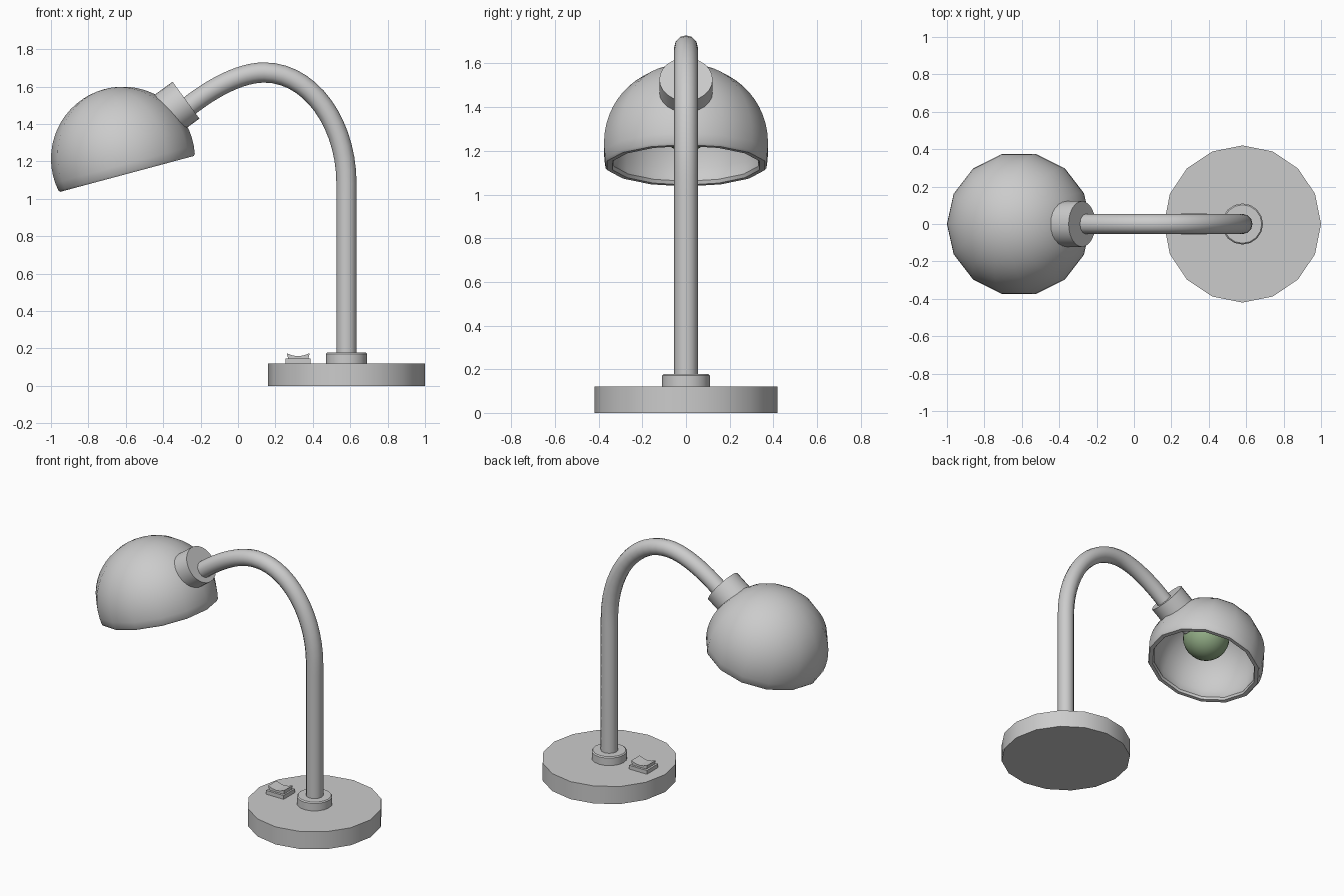
import bpy, bmesh, math
from mathutils import Vector, Matrix

if "Cube" in bpy.data.objects:
    bpy.data.objects.remove(bpy.data.objects["Cube"])


def finish(bm, name, angle=40):
    bmesh.ops.recalc_face_normals(bm, faces=bm.faces)
    me = bpy.data.meshes.new(name)
    bm.to_mesh(me)
    bm.free()
    ob = bpy.data.objects.new(name, me)
    bpy.context.collection.objects.link(ob)
    bpy.ops.object.select_all(action='DESELECT')
    ob.select_set(True)
    bpy.context.view_layer.objects.active = ob
    if angle:
        bpy.ops.object.shade_smooth_by_angle(angle=math.radians(angle))
    return ob


def lathe(name, profile, sides, loc, axis=(0, 0, 1), angle=40):
    """Revolve an (r, z) profile around the given axis."""
    bm = bmesh.new()
    rings = []
    for r, z in profile:
        if r < 1e-6:
            rings.append([bm.verts.new((0, 0, z))] * sides)
        else:
            rings.append([bm.verts.new((r * math.cos(2 * math.pi * i / sides),
                                        r * math.sin(2 * math.pi * i / sides), z))
                          for i in range(sides)])
    for a, b in zip(rings, rings[1:]):
        for i in range(sides):
            j = (i + 1) % sides
            quad = list(dict.fromkeys((a[i], a[j], b[j], b[i])))
            if len(quad) > 2:
                bm.faces.new(quad)
    a = Vector(axis).normalized()
    tilt = Matrix.Rotation(math.atan2(a.x, a.z), 4, 'Y')
    bm.transform(Matrix.Translation(loc) @ tilt)
    return finish(bm, name, angle)


def cyl(r, z0, z1, bevel=0.0):
    return [(0, z0), (r, z0), (r, z1 - bevel), (r - bevel, z1), (0, z1)] if bevel \
        else [(0, z0), (r, z0), (r, z1), (0, z1)]


def arc(r, a0, a1, n):
    pts = [math.radians(a0 + (a1 - a0) * i / n) for i in range(n + 1)]
    return [(max(0, r * math.cos(t)), r * math.sin(t)) for t in pts]


# base disc and pole collar
lathe("base", cyl(0.42, 0, 0.12), 16, (0.58, 0, 0))
lathe("pole_collar", cyl(0.11, 0.115, 0.178, 0.007), 16, (0.58, 0, 0))

# bent pole
cu = bpy.data.curves.new("pole", 'CURVE')
cu.dimensions = '3D'
cu.bevel_depth = 0.054
cu.bevel_resolution = 4
cu.resolution_u = 14
cu.use_fill_caps = True
sp = cu.splines.new('BEZIER')
path = [((0.58, 0.12), (0.58, 0.05), (0.58, 0.4)),
        ((0.58, 1.08), (0.58, 0.8), (0.58, 1.40)),
        ((0.14, 1.675), (0.39, 1.675), (-0.01, 1.675)),
        ((-0.32, 1.447), (-0.19, 1.56), (-0.4, 1.40))]
sp.bezier_points.add(len(path) - 1)
for p, (co, hl, hr) in zip(sp.bezier_points, path):
    p.handle_left_type = p.handle_right_type = 'FREE'
    p.co, p.handle_left, p.handle_right = [(q[0], 0, q[1]) for q in (co, hl, hr)]
pole = bpy.data.objects.new("pole", cu)
bpy.context.collection.objects.link(pole)
bpy.ops.object.select_all(action='DESELECT')
pole.select_set(True)
bpy.context.view_layer.objects.active = pole
bpy.ops.object.convert(target='MESH')
bpy.ops.object.shade_smooth_by_angle(angle=math.radians(45))

# lamp shade: hollow dome with a lip, tilted 15 degrees
up = (-math.sin(math.radians(15)), 0, math.cos(math.radians(15)))
dome = arc(0.385, 90, -11, 16) + [(0.370, -0.084), (0.345, -0.084), (0.338, -0.068)] \
    + arc(0.35, -8, 90, 14)
lathe("shade", dome, 14, (-0.615, 0, 1.214), up)

# shade collar, bulb neck and bulb
arm = (0.809, 0, 0.588)
lathe("shade_collar", cyl(0.122, -0.14, 0), 24, (-0.278, 0, 1.527), arm)
lathe("bulb_neck", cyl(0.06, -0.26, -0.12), 16, (-0.278, 0, 1.527), arm)
bulb = lathe("bulb", arc(0.152, -90, 90, 16), 24, (-0.615, 0, 1.352))
mat = bpy.data.materials.new("bulb_green")
mat.diffuse_color = (0.29, 0.42, 0.24, 1)
mat.use_nodes = True
mat.node_tree.nodes["Principled BSDF"].inputs["Base Color"].default_value = mat.diffuse_color
bulb.data.materials.append(mat)


def prism(name, outline, half):
    """Extrude an (x, z) outline across y."""
    bm = bmesh.new()
    f = bm.faces.new([bm.verts.new((x, -half, z)) for x, z in outline])
    ext = bmesh.ops.extrude_face_region(bm, geom=[f])["geom"]
    bmesh.ops.translate(bm, vec=(0, 2 * half, 0),
                        verts=[v for v in ext if isinstance(v, bmesh.types.BMVert)])
    return finish(bm, name, 0)


# rocker switch on the base
prism("switch_plate", [(0.254, 0.118), (0.388, 0.118), (0.388, 0.146), (0.254, 0.146)], 0.06)
prism("switch_rocker", [(0.27, 0.14), (0.375, 0.14), (0.383, 0.174), (0.35, 0.162),
                        (0.321, 0.158), (0.292, 0.162), (0.26, 0.174)], 0.045)
